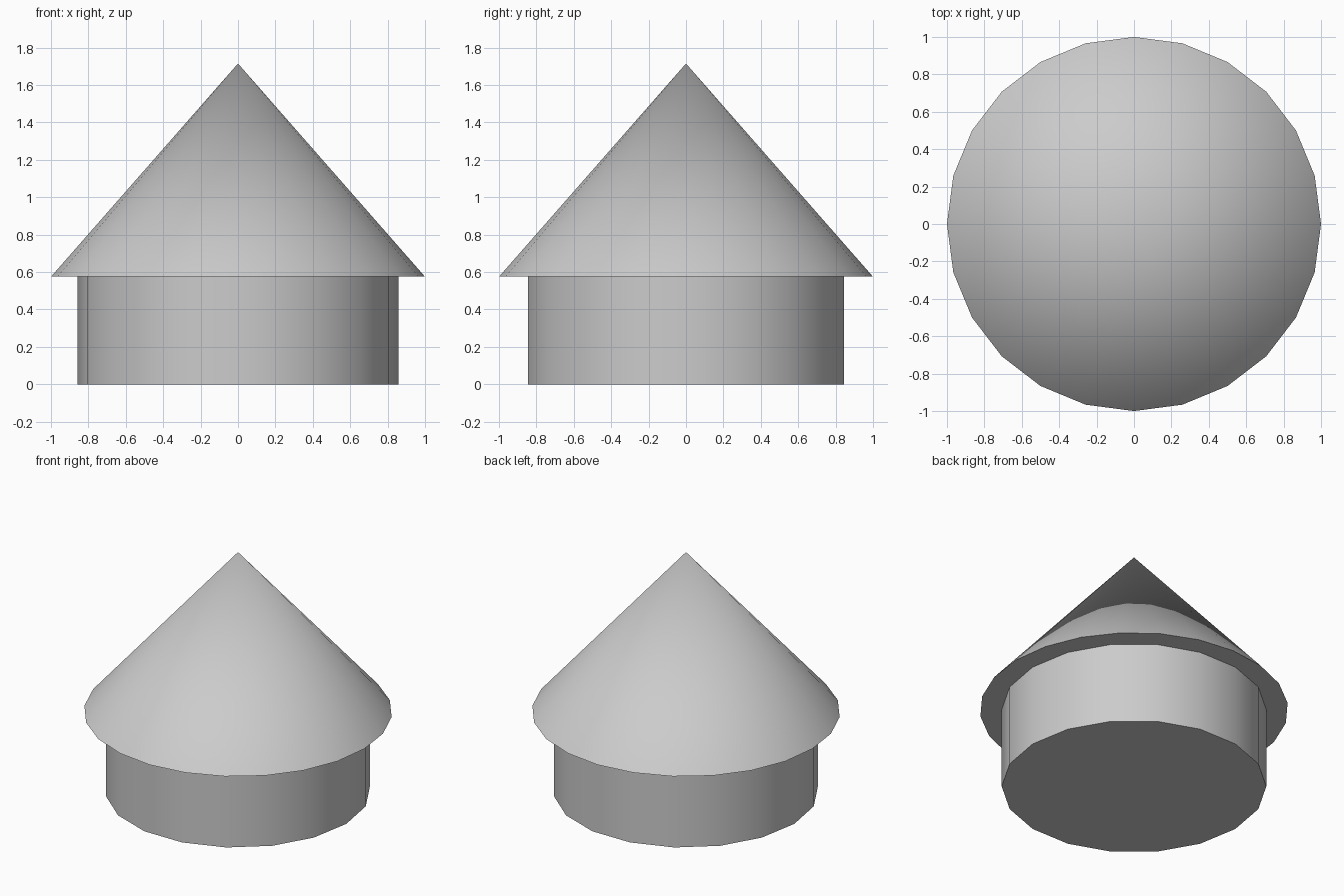
import bpy
import math

if "Cube" in bpy.data.objects:
    bpy.data.objects.remove(bpy.data.objects["Cube"])

WALL_R, ROOF_R = 0.858, 1.0
EAVES_Z, PEAK_Z = 0.575, 1.715


def finish(name):
    obj = bpy.context.object
    obj.name = name
    bpy.ops.object.transform_apply(location=False, rotation=True, scale=True)
    bpy.ops.object.shade_smooth_by_angle(angle=math.radians(30))
    return obj


# Round base wall, turned so that corners lie on the x axis
bpy.ops.mesh.primitive_cylinder_add(
    vertices=18, radius=WALL_R, depth=EAVES_Z,
    location=(0, 0, EAVES_Z / 2), rotation=(0, 0, math.pi / 2))
finish("round_wall")

# Overhanging conical roof with a flat underside
bpy.ops.mesh.primitive_cone_add(
    vertices=24, radius1=ROOF_R, radius2=0, depth=PEAK_Z - EAVES_Z,
    location=(0, 0, (EAVES_Z + PEAK_Z) / 2))
finish("cone_roof")
